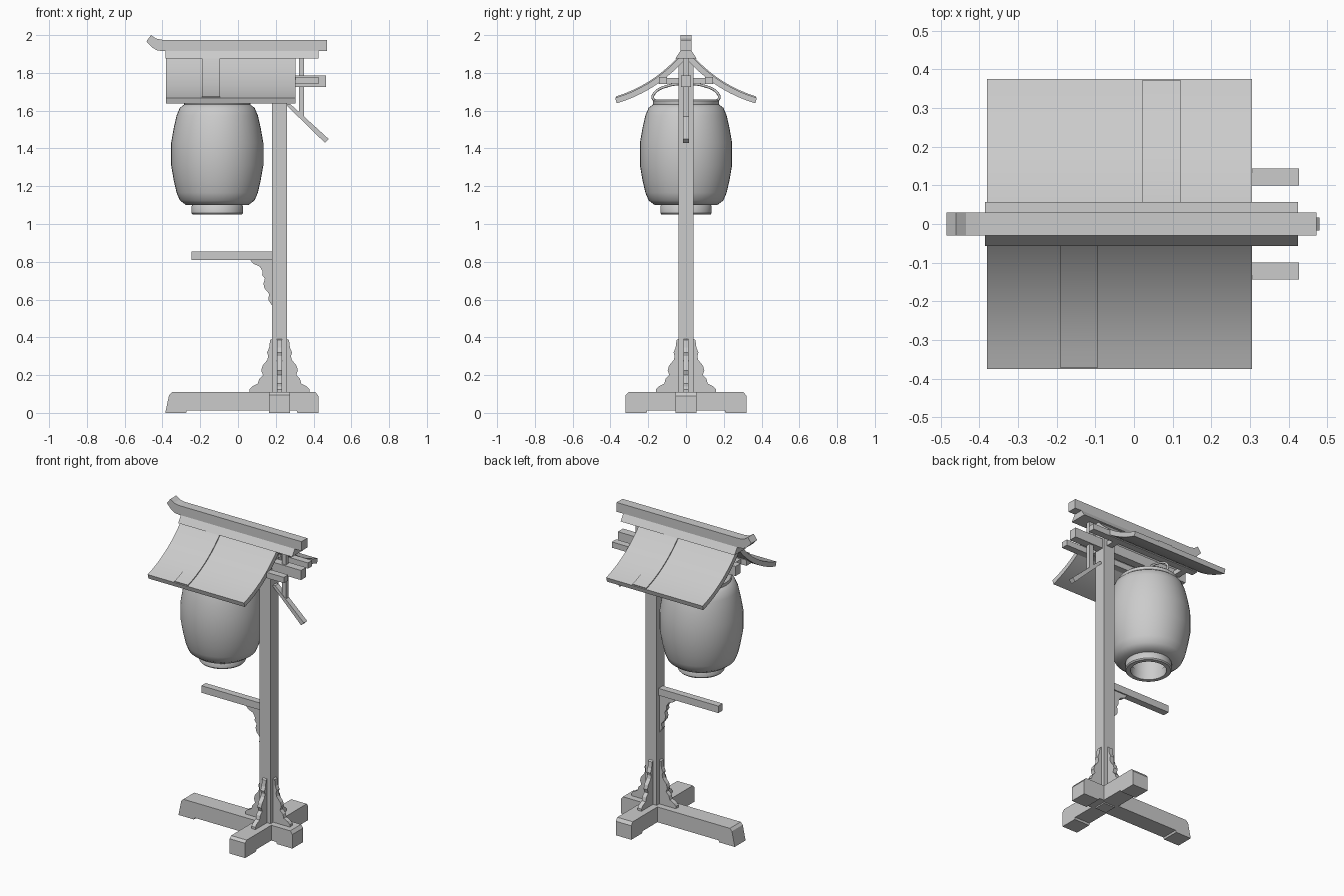
import bpy, bmesh, math
from mathutils import Vector, Matrix

if "Cube" in bpy.data.objects:
    bpy.data.objects.remove(bpy.data.objects["Cube"])

grey = bpy.data.materials.new("plain grey")
grey.use_nodes = True
COLOUR = (0.6, 0.6, 0.6, 1)
grey.diffuse_color = COLOUR
grey.node_tree.nodes["Principled BSDF"].inputs["Base Color"].default_value = COLOUR

POST_X = 0.22
LANTERN_X = -0.11


def finish(name, bm, smooth=None):
    bmesh.ops.recalc_face_normals(bm, faces=bm.faces)
    mesh = bpy.data.meshes.new(name)
    bm.to_mesh(mesh)
    bm.free()
    ob = bpy.data.objects.new(name, mesh)
    bpy.context.collection.objects.link(ob)
    mesh.materials.append(grey)
    if smooth:
        bpy.ops.object.select_all(action='DESELECT')
        ob.select_set(True)
        bpy.context.view_layer.objects.active = ob
        bpy.ops.object.shade_smooth_by_angle(angle=math.radians(smooth))
    return ob


def box(name, x, y, z):
    bm = bmesh.new()
    bmesh.ops.create_cube(bm, size=1)
    for v in bm.verts:
        v.co = [lo + (c + 0.5) * (hi - lo) for c, (lo, hi) in zip(v.co, (x, y, z))]
    return finish(name, bm)


def extrude(name, outline, lo, hi, along='y', turn=0, origin=(0, 0, 0), smooth=None):
    """Extrude an (across, up) outline along x or y, then turn it about z."""
    bm = bmesh.new()
    place = (lambda a, d, h: (a, d, h)) if along == 'y' else (lambda a, d, h: (d, a, h))
    face = bm.faces.new([bm.verts.new(place(a, lo, h)) for a, h in outline])
    ret = bmesh.ops.extrude_face_region(bm, geom=[face])
    moved = [g for g in ret["geom"] if isinstance(g, bmesh.types.BMVert)]
    bmesh.ops.translate(bm, verts=moved, vec=place(0, hi - lo, 0))
    bmesh.ops.transform(bm, verts=bm.verts,
                        matrix=Matrix.Translation(origin) @ Matrix.Rotation(turn, 4, 'Z'))
    return finish(name, bm, smooth)


def lathe(name, profile, steps=40):
    """Spin a closed (radius, height) profile about the lantern axis."""
    bm = bmesh.new()
    verts = [bm.verts.new((r, 0, z)) for r, z in profile]
    edges = [bm.edges.new((a, b)) for a, b in zip(verts, verts[1:] + verts[:1])]
    bmesh.ops.spin(bm, geom=verts + edges, cent=(0, 0, 0), axis=(0, 0, 1),
                   angle=math.tau, steps=steps)
    bmesh.ops.remove_doubles(bm, verts=bm.verts, dist=1e-4)
    bmesh.ops.translate(bm, verts=bm.verts, vec=(LANTERN_X, 0, 0))
    return finish(name, bm, 40)


# Crossed feet, relieved underneath
def foot(name, lo, hi, slope, along):
    outline = [(lo, 0), (lo + .11, 0), (lo + .115, .012), (hi - .115, .012), (hi - .11, 0), (hi, 0),
               (hi, .09), (hi - .015, .11), (lo + slope + .015, .11), (lo + slope, .095)]
    c = 0 if along == 'y' else POST_X
    extrude(name, outline, c - .055, c + .055, along)


foot("long_foot", -.385, .425, .02, 'y')
foot("cross_foot", -.32, .32, 0, 'x')

# Post and its four scrolled braces
box("post", (.18, .26), (-.04, .04), (.004, 1.9))
scroll = [(.035, .1), (.158, .1), (.158, .125), (.145, .14), (.115, .155), (.108, .18),
          (.088, .2), (.097, .225), (.09, .25), (.065, .28), (.06, .3), (.066, .32),
          (.055, .345), (.05, .385), (.035, .395)]
for i in range(4):
    extrude(f"foot_brace_{i + 1}", scroll, -.014, .014, turn=i * math.pi / 2, origin=(POST_X, 0, 0))

# Side arm and its scrolled bracket
box("side_arm", (-.245, .185), (-.022, .022), (.81, .855))
extrude("arm_bracket", [(.185, .81), (.065, .81), (.08, .79), (.115, .775), (.13, .75), (.128, .73),
                        (.142, .71), (.135, .685), (.14, .66), (.165, .63), (.16, .6), (.185, .56)],
        -.014, .014)

# Lantern
half = [(.165, 1.1), (.198, 1.125), (.215, 1.165), (.23, 1.23), (.244, 1.31)]
outer = half + [(r, 2.74 - z) for r, z in reversed(half)]
lathe("lantern_body", [(.11, 1.1)] + outer + [(.11, 1.64)])
lathe("lantern_bottom_ring", [(.105, 1.05), (.13, 1.05), (.136, 1.057), (.136, 1.095),
                              (.128, 1.105), (.105, 1.105)])
lathe("lantern_top_ring", [(.125, 1.62), (.17, 1.62), (.175, 1.632), (.175, 1.652),
                           (.165, 1.66), (.125, 1.66)])

# Bent wire handle
curve = bpy.data.curves.new("lantern_handle", 'CURVE')
curve.dimensions = '3D'
curve.bevel_depth = .007
curve.bevel_resolution = 2
curve.resolution_u = 6
right = [(.14, 1.645), (.175, 1.665), (.165, 1.695), (.1, 1.73)]
path = right + [(0, 1.742)] + [(-y, z) for y, z in reversed(right)]
spline = curve.splines.new('BEZIER')
spline.bezier_points.add(len(path) - 1)
for p, (y, z) in zip(spline.bezier_points, path):
    p.co = (LANTERN_X, y, z)
    p.handle_left_type = p.handle_right_type = 'AUTO'
curve.materials.append(grey)
bpy.context.collection.objects.link(bpy.data.objects.new("lantern_handle", curve))


# Curved roof slopes, each with a raised strip
def slope_point(t, lift):
    """Point on the hanging roof curve, lifted along its normal."""
    a, b, c = Vector((0, 1.925)), Vector((.15, 1.735)), Vector((.375, 1.668))
    p = a * (1 - t) ** 2 + b * 2 * t * (1 - t) + c * t * t
    d = ((b - a) * (1 - t) + (c - b) * t).normalized()
    return p + Vector((-d.y, d.x)) * lift


def slope(name, side, x, low, high, end=1):
    ts = [end * i / 10 for i in range(11)]
    pts = [slope_point(t, high) for t in ts] + [slope_point(t, low) for t in reversed(ts)]
    extrude(name, [(side * p.x, p.y) for p in pts], *x, along='x', smooth=30)


for side, label, strip in ((-1, "front", (-.19, -.095)), (1, "back", (.022, .12))):
    slope(f"{label}_roof", side, (-.38, .305), -.03, 0)
    slope(f"{label}_roof_strip", side, strip, -.01, .006, .99)
    y = side * .122
    box(f"{label}_purlin", (-.36, .427), (y - .022, y + .022), (1.74, 1.777))

# Ridge with an upturned end
extrude("ridge", [(-.46, 2), (-.435, 1.982), (-.4, 1.975), (.472, 1.975), (.472, 1.915),
                  (-.4, 1.915), (-.43, 1.92), (-.455, 1.935), (-.485, 1.967)], -.03, .03)
extrude("ridge_beam", [(-.057, 1.875), (.057, 1.875), (.03, 1.916), (-.03, 1.916)],
        -.385, .425, 'x')

# Frame under the roof
box("main_beam", (-.37, .466), (-.026, .026), (1.725, 1.787))
for i, x in enumerate((-.3, POST_X)):
    box(f"cross_bar_{i + 1}", (x - .02, x + .02), (-.145, .145), (1.743, 1.773))
box("end_strut", (.322, .35), (-.015, .015), (1.565, 1.88))
extrude("slanted_strut", [(.25, 1.635), (.277, 1.635), (.48, 1.45), (.46, 1.43)], -.017, .017)
